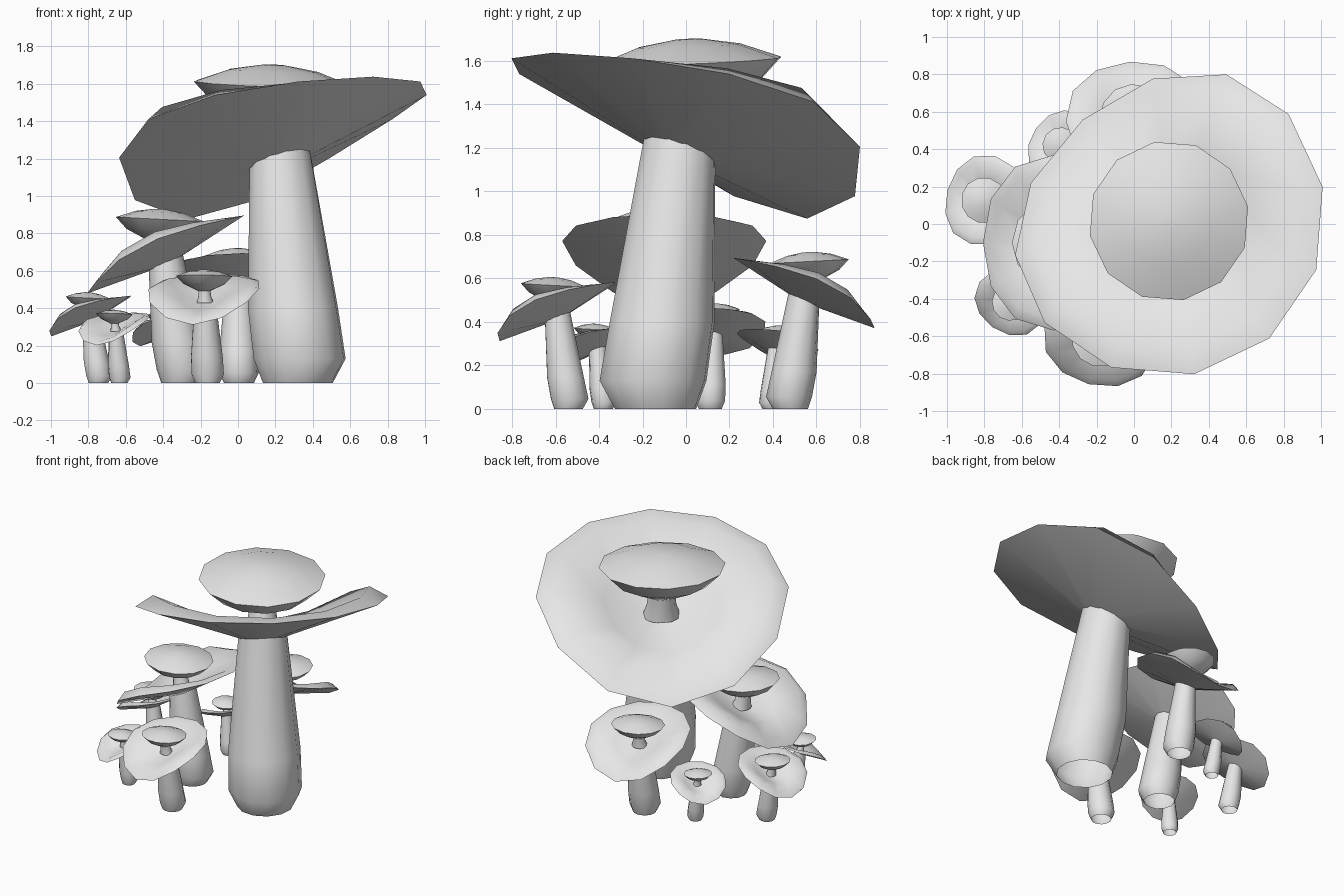
import bpy, bmesh, math
from mathutils import Matrix, Vector

cube = bpy.data.objects.get("Cube")
if cube:
    bpy.data.objects.remove(cube, do_unlink=True)

grey = bpy.data.materials.new("pale_grey")
grey.use_nodes = True
grey.diffuse_color = (0.8, 0.8, 0.8, 1)
grey.node_tree.nodes["Principled BSDF"].inputs["Base Color"].default_value = (0.8, 0.8, 0.8, 1)

SIDES = 12


def ring(radius, height, lift=0, lean=0, slope=0):
    """Points of one ring: lift bends its sides up, lean shifts it, slope tips it."""
    points = []
    for i in range(SIDES):
        a = math.tau * i / SIDES
        c, s = math.cos(a), math.sin(a)
        bend = lift * s * s * (1 + 0.4 * c)
        points.append(Vector((radius * c + lean, radius * s,
                              height + bend - slope * radius * c)))
    return points


def loft(name, rings, frame, sharp, capped=False):
    """Skin a list of rings, placed by a matrix."""
    bm = bmesh.new()
    loops = [[bm.verts.new(frame @ p) for p in points] for points in rings]
    for low, high in zip(loops, loops[1:]):
        for i in range(SIDES):
            j = (i + 1) % SIDES
            bm.faces.new((low[i], low[j], high[j], high[i]))
    if capped:
        bm.faces.new(loops[0][::-1])
        bm.faces.new(loops[-1])
    mesh = bpy.data.meshes.new(name)
    bm.to_mesh(mesh)
    bm.free()
    mesh.materials.append(grey)
    obj = bpy.data.objects.new(name, mesh)
    bpy.context.collection.objects.link(obj)
    bpy.ops.object.select_all(action='DESELECT')
    obj.select_set(True)
    bpy.context.view_layer.objects.active = obj
    bpy.ops.object.shade_smooth_by_angle(angle=math.radians(sharp))


# Profiles of one full-size mushroom leaning along local +x
STEM = [ring(0.19, 0), ring(0.25, 0.13, lean=-0.015), ring(0.245, 0.4, lean=0.04),
        ring(0.165, 1.2, lean=0.148, slope=0.45)]
CAP = [ring(0.12, 0), ring(0.858, 0.085, 0.173), ring(0.735, 0.125, 0.205),
       ring(0.4, 0.09, 0.09), ring(0.1, 0.05)]
NECK = [ring(0.13, 1.2, lean=0.14), ring(0.1, 1.3, lean=0.17), ring(0.09, 1.4, lean=0.19)]
CROWN = [ring(0.09, -0.22), ring(0.32, -0.11), ring(0.43, 0), ring(0.24, 0.07), ring(0.06, 0.1)]


def mushroom(name, x, y, scale, azimuth):
    base = (Matrix.Translation((x, y, 0)) @ Matrix.Rotation(math.radians(azimuth), 4, 'Z')
            @ Matrix.Scale(scale, 4))
    cap_frame = base @ Matrix.Translation((0.11, 0, 1.18)) @ Matrix.Rotation(math.radians(26.4), 4, 'Y')
    crown_frame = base @ Matrix.Translation((0.205, 0, 1.6)) @ Matrix.Rotation(math.radians(-3), 4, 'Y')
    loft(name + "_stem", STEM, base, 60)
    loft(name + "_cap", CAP, cap_frame, 60, True)
    loft(name + "_neck", NECK, base, 60)
    loft(name + "_crown", CROWN, crown_frame, 50, True)


# The cluster
mushroom("giant", 0.32, -0.14, 1.0, 130.5)
mushroom("middle", -0.306, -0.1, 0.547, 180)
mushroom("back", 0.005, 0.48, 0.424, 94)
mushroom("front", -0.163, -0.54, 0.356, 256)
mushroom("left", -0.746, 0.112, 0.285, 165)
mushroom("small_front", -0.634, -0.38, 0.23, 235)
mushroom("small_back", -0.355, 0.394, 0.225, 145)
